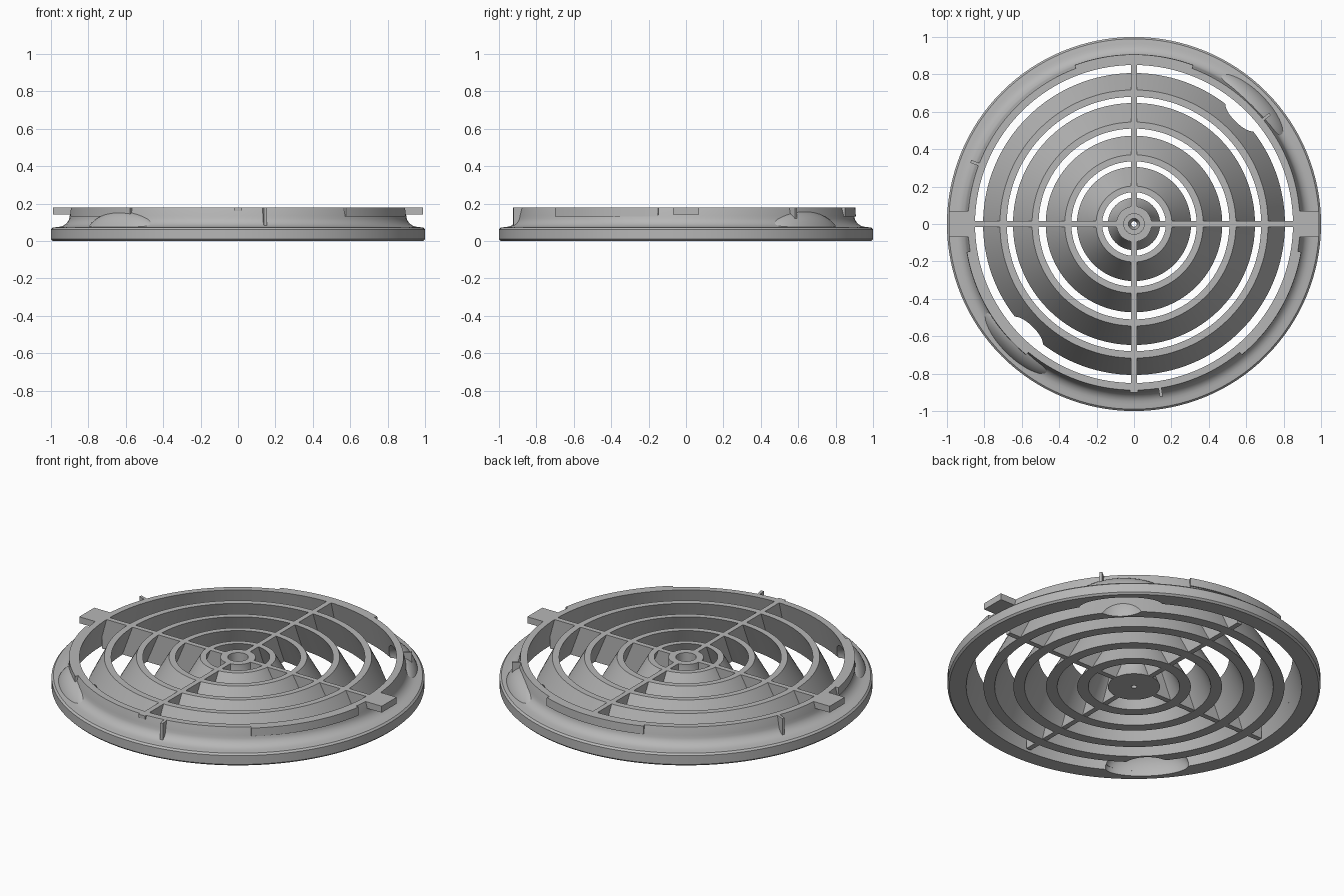
import bpy, bmesh, math
from mathutils import Matrix

cube = bpy.data.objects.get("Cube")
if cube:
    bpy.data.objects.remove(cube)

TOP = 0.18
grey = bpy.data.materials.new("satin_grey")
grey.use_nodes = True
tone = (0.47, 0.47, 0.47, 1)
grey.diffuse_color = tone
grey.node_tree.nodes["Principled BSDF"].inputs["Base Color"].default_value = tone


def turn(angle):
    return Matrix.Rotation(math.radians(angle), 4, "Z")


def finish(name, bm):
    bmesh.ops.recalc_face_normals(bm, faces=bm.faces)
    mesh = bpy.data.meshes.new(name)
    bm.to_mesh(mesh)
    bm.free()
    mesh.materials.append(grey)
    ob = bpy.data.objects.new(name, mesh)
    bpy.context.collection.objects.link(ob)
    return ob


def revolve(name, profile, start=0, end=360, steps=128):
    """Sweep a closed (radius, height) profile around z, capping partial arcs."""
    bm = bmesh.new()
    full = end - start == 360
    loops = []
    for i in range(steps if full else steps + 1):
        a = math.radians(start + (end - start) * i / steps)
        loops.append([bm.verts.new((r * math.cos(a), r * math.sin(a), z)) for r, z in profile])
    n = len(profile)
    for i in range(steps):
        p, q = loops[i], loops[(i + 1) % len(loops)]
        for j in range(n):
            k = (j + 1) % n
            bm.faces.new((p[j], p[k], q[k], q[j]))
    if not full:
        bm.faces.new(loops[0])
        bm.faces.new(loops[-1])
    return finish(name, bm)


def radial_box(name, angle, r0, r1, width, z0, z1):
    bm = bmesh.new()
    bmesh.ops.create_cube(bm, size=1)
    bm.transform(turn(angle) @ Matrix.Translation(((r0 + r1) / 2, 0, (z0 + z1) / 2))
                 @ Matrix.Diagonal((r1 - r0, width, z1 - z0, 1)))
    return finish(name, bm)


def ellipsoids(name, angles, r, size, floor=None):
    """Ellipsoids at the given angles, optionally sliced flat at a floor height."""
    bm = bmesh.new()
    for angle in angles:
        bmesh.ops.create_uvsphere(bm, u_segments=48, v_segments=24, radius=1,
                                  matrix=turn(angle) @ Matrix.Translation((r, 0, 0.003))
                                  @ Matrix.Diagonal((*size, 1)))
    if floor is not None:
        cut_geom = bmesh.ops.bisect_plane(bm, geom=bm.verts[:] + bm.edges[:] + bm.faces[:],
                                          plane_co=(0, 0, floor), plane_no=(0, 0, 1),
                                          clear_inner=True)["geom_cut"]
        bmesh.ops.edgeloop_fill(bm, edges=[e for e in cut_geom if isinstance(e, bmesh.types.BMEdge)])
    return finish(name, bm)


def cut(ob, cutter):
    mod = ob.modifiers.new("cut", "BOOLEAN")
    mod.operation, mod.solver, mod.object = "DIFFERENCE", "EXACT", cutter
    bpy.context.view_layer.objects.active = ob
    bpy.ops.object.modifier_apply(modifier=mod.name)


# Flange with a coved collar
fillet = [(0.965 - 0.065 * math.sin(t), 0.135 - 0.06 * math.cos(t))
          for t in (math.radians(15 * i) for i in range(7))]
body = revolve("flange_and_collar", [(0.90, 0), (0.99, 0), (1, 0.01), (1, 0.062), (0.99, 0.072)]
               + fillet + [(0.888, TOP), (0.85, TOP)])

# Flared louvre rings
louvres = []
for i, (inner, outer, base) in enumerate([(0.68, 0.717, 0.807), (0.51, 0.545, 0.647),
                                          (0.335, 0.37, 0.472), (0.17, 0.203, 0.305)]):
    louvres.append(revolve(f"louvre_ring_{i + 1}",
                           [(inner, TOP), (outer, TOP), (base, 0), (base - 0.06, 0)]))

# Hub with a stepped bore
revolve("hub", [(0.015, 0), (0.14, 0), (0.095, 0.11), (0.095, TOP), (0.055, TOP),
                (0.055, 0.12), (0.03, 0.12), (0.015, 0.08)], steps=64)

# Spokes and the nubs that sit on the collar
for i in range(4):
    radial_box(f"spoke_{i + 1}", 90 * i, 0.085, 0.88, 0.03, 0.001, TOP)
for name, angle in (("back_nub", 90), ("front_nub", 270)):
    radial_box(name, angle, 0.86, 0.9, 0.045, 0.16, TOP)

# Side tabs
for name, angle in (("left_tab", 0), ("right_tab", 180)):
    radial_box(name, angle, 0.875, 0.99, 0.14, 0.142, TOP)

# Catch ledges and thin upright fins, three of each around the collar
for i in range(3):
    revolve(f"catch_ledge_{i + 1}", [(0.87, 0.132), (0.908, 0.132), (0.906, TOP), (0.87, TOP)],
            69.5 + 120 * i, 110.5 + 120 * i, 24)
    radial_box(f"fin_{i + 1}", 39 + 120 * i, 0.88, 0.935, 0.016, 0.07, TOP)

# Finger scoops: domes outside the collar, hollowed from below
bore = revolve("bore_cutter", [(0.3, -0.18), (0.95, -0.18), (0.90, 0), (0.85, TOP),
                               (0.8, 0.36), (0.3, 0.36)])
pair = (45.3, 225.4)
scoops = ellipsoids("scoop_cutter", pair, 0.86, (0.1, 0.225, 0.14))
bites = ellipsoids("bite_cutter", pair, 0.88, (0.122, 0.14, 0.15))
dome = ellipsoids("scoop_dome_1", pair[:1], 0.86, (0.122, 0.285, 0.16), floor=0.03)
for target, cutter in ((dome, bore), (dome, scoops), (body, scoops), (louvres[0], bites)):
    cut(target, cutter)
for ob in (bore, scoops, bites):
    bpy.data.objects.remove(ob)
opposite = dome.copy()
opposite.name = "scoop_dome_2"
opposite.data = dome.data.copy()
opposite.data.transform(turn(180))
bpy.context.collection.objects.link(opposite)

# Smooth curved walls, crisp edges
for ob in bpy.context.scene.objects:
    ob.select_set(ob.type == "MESH")
bpy.context.view_layer.objects.active = body
bpy.ops.object.shade_smooth_by_angle(angle=math.radians(30))
